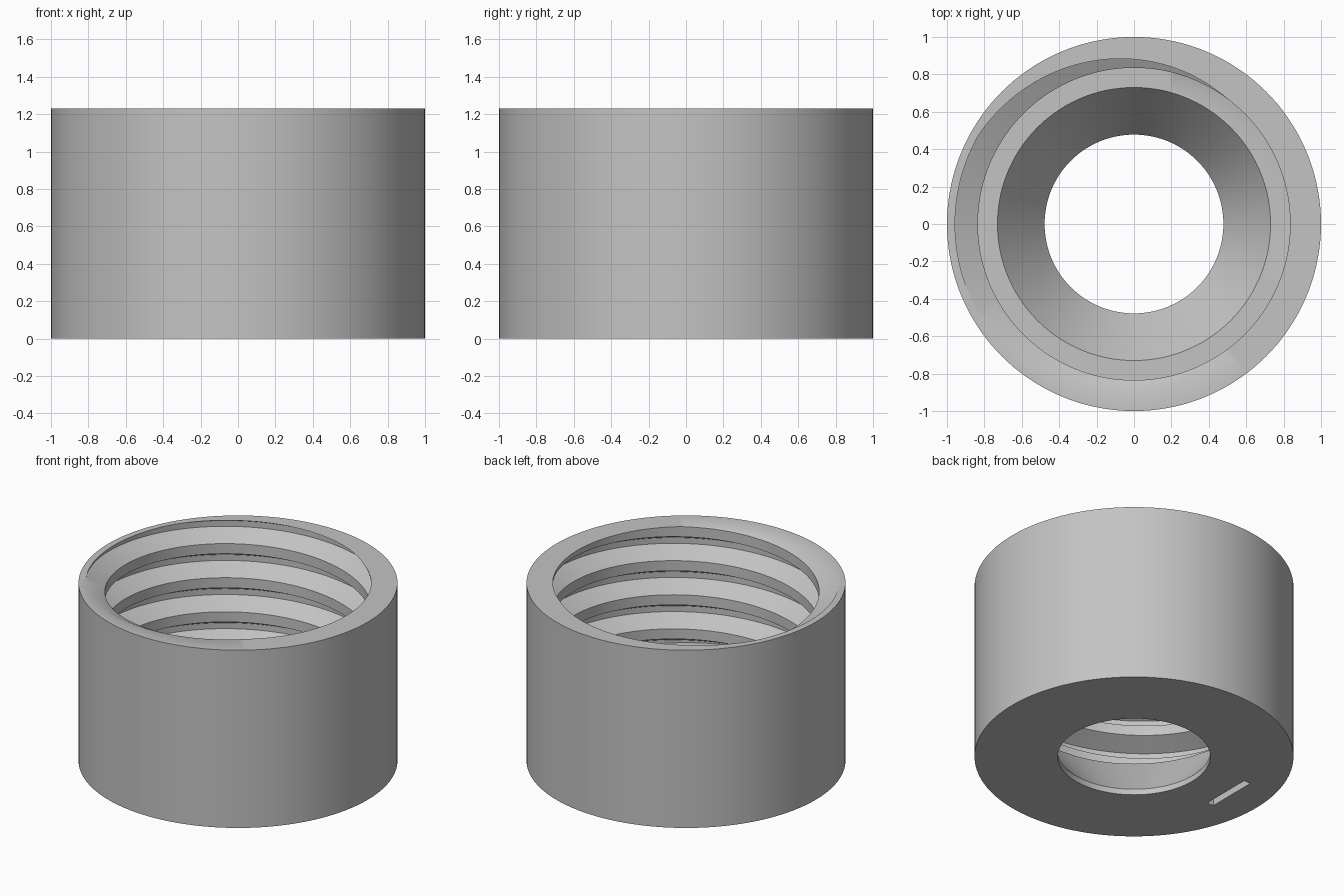
import bpy, bmesh
from math import cos, sin, pi

if "Cube" in bpy.data.objects:
    bpy.data.objects.remove(bpy.data.objects["Cube"], do_unlink=True)

SEGMENTS = 144
HEIGHT, LEDGE = 1.23, 0.37
OUTER, BORE, SEAT = 1.0, 0.478, 0.73
CREST, ROOT = 0.835, 0.957
PITCH, START = 0.236, 1.0285
# One turn of the thread: radius and height above the crest edge
TOOTH = [(CREST, 0), (ROOT, 0.063), (ROOT, 0.103), (CREST, 0.166)]


def thread_radius(z, base):
    """Radius of the threaded wall at height z."""
    h = (z - base) % PITCH
    for (r0, h0), (r1, h1) in zip(TOOTH, TOOTH[1:]):
        if h0 <= h <= h1:
            return r0 + (r1 - r0) * (h - h0) / (h1 - h0)
    return CREST


def section(turn):
    """Half section of the nut, from the bottom bore round to the bottom rim."""
    base = START + PITCH * turn
    points = [(BORE, 0), (BORE, 0.04), (SEAT, LEDGE)]
    for k in range(-6, 3):
        for r, h in TOOTH:
            z = base + k * PITCH + h
            level = min(max(z, LEDGE), HEIGHT)
            points.append((r if level == z else thread_radius(level, base), level))
    return points + [(OUTER, HEIGHT), (OUTER, 0), (BORE, 0)]


# Threaded nut: sweep the section round the axis while the thread climbs
bm = bmesh.new()
columns = []
for i in range(SEGMENTS + 1):
    a = 2 * pi * i / SEGMENTS
    columns.append([bm.verts.new((r * cos(a), r * sin(a), z))
                    for r, z in section(i / SEGMENTS)])
for left, right in zip(columns, columns[1:]):
    for j in range(len(left) - 1):
        bm.faces.new((left[j], left[j + 1], right[j + 1], right[j]))
bmesh.ops.remove_doubles(bm, verts=bm.verts, dist=0.0005)
bmesh.ops.dissolve_degenerate(bm, edges=bm.edges, dist=0.0001)
bmesh.ops.recalc_face_normals(bm, faces=bm.faces)
mesh = bpy.data.meshes.new("threaded_nut")
bm.to_mesh(mesh)
bm.free()
nut = bpy.data.objects.new("threaded_nut", mesh)
bpy.context.collection.objects.link(nut)

# Grey material
grey = bpy.data.materials.new("light_grey")
grey.use_nodes = True
grey.diffuse_color = (0.55, 0.55, 0.55, 1)
grey.node_tree.nodes["Principled BSDF"].inputs["Base Color"].default_value = (0.55, 0.55, 0.55, 1)
mesh.materials.append(grey)

# Narrow slot sunk into the underside
bpy.ops.mesh.primitive_cube_add(size=1, location=(-0.75, 0.03, 0))
cutter = bpy.context.object
cutter.name = "slot_cutter"
cutter.scale = (0.05, 0.36, 0.2)
cutter.hide_render = True
cutter.data.materials.append(grey)
cut = nut.modifiers.new("underside_slot", "BOOLEAN")
cut.operation = "DIFFERENCE"
cut.solver = "EXACT"
cut.object = cutter

bpy.ops.object.select_all(action="DESELECT")
nut.select_set(True)
bpy.context.view_layer.objects.active = nut
bpy.ops.object.modifier_apply(modifier=cut.name)
bpy.data.objects.remove(cutter, do_unlink=True)
bpy.ops.object.shade_smooth_by_angle(angle=pi / 6)
